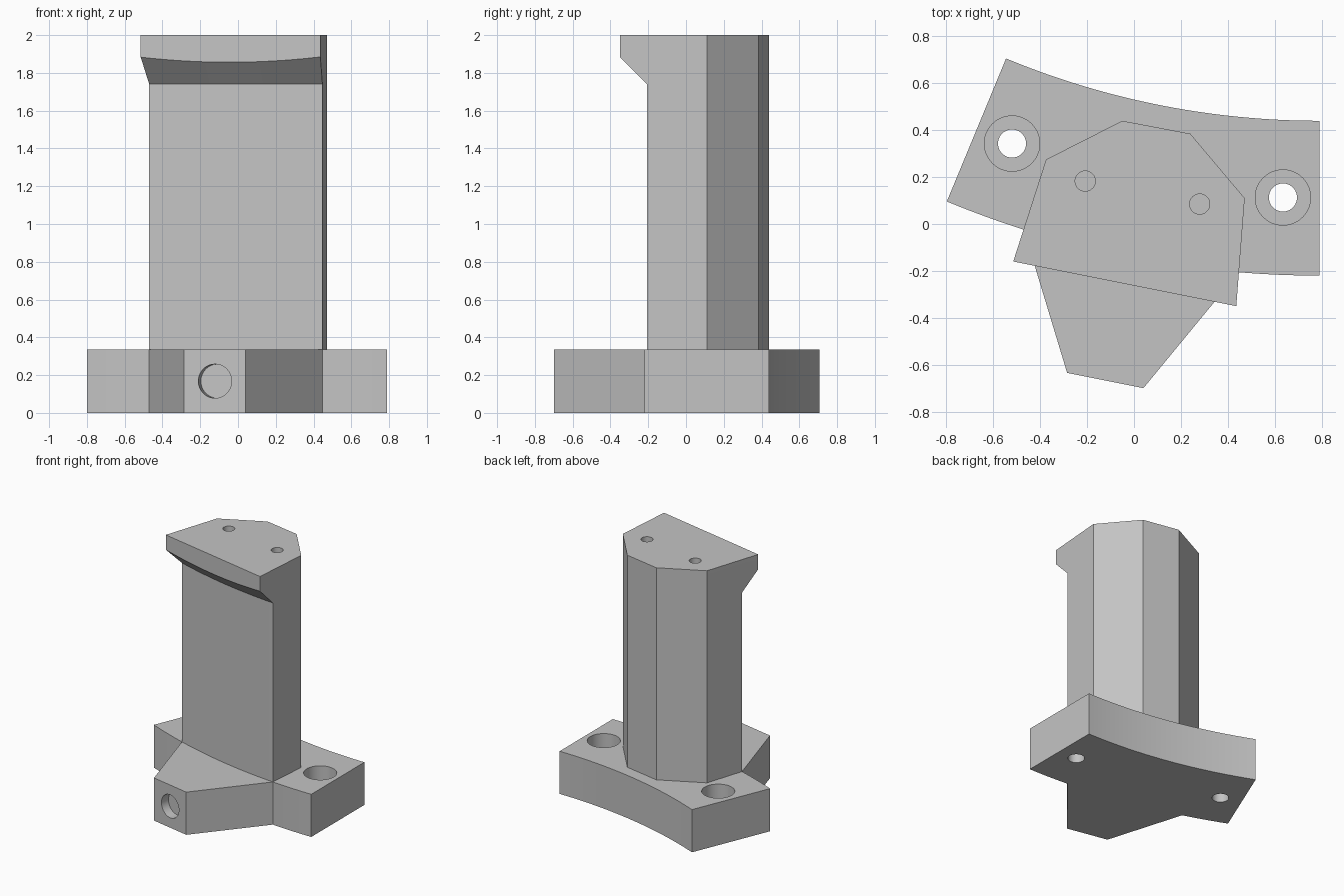
import bpy, bmesh, math
from mathutils import Vector, Matrix

cube = bpy.data.objects.get("Cube")
if cube:
    bpy.data.objects.remove(cube, do_unlink=True)

grey = bpy.data.materials.new("plain grey")
grey.use_nodes = True
colour = (0.55, 0.55, 0.55, 1)
grey.diffuse_color = colour
grey.node_tree.nodes["Principled BSDF"].inputs["Base Color"].default_value = colour

BASE_TOP = 0.335
LEDGE_Z = 1.74
TOP = 2.0
CENTRE = Vector((0.79, 3.93))   # centre of the curved base
R_BACK, R_FRONT = 3.49, 4.15
SWEEP = math.radians(22.5)


def arc(radius, start, end, steps):
    """Points on the base curve; angles run from the straight end."""
    points = []
    for i in range(steps + 1):
        a = start + (end - start) * i / steps
        points.append(CENTRE - radius * Vector((math.sin(a), math.cos(a))))
    return points


def angle_at(x):
    return math.asin((CENTRE.x - x) / R_FRONT)


def make_object(name, bm):
    bmesh.ops.recalc_face_normals(bm, faces=bm.faces)
    mesh = bpy.data.meshes.new(name)
    bm.to_mesh(mesh)
    bm.free()
    obj = bpy.data.objects.new(name, mesh)
    bpy.context.collection.objects.link(obj)
    mesh.materials.append(grey)
    return obj


def loft(name, rings):
    """Closed solid through rings with equal point counts."""
    bm = bmesh.new()
    loops = [[bm.verts.new(p) for p in ring] for ring in rings]
    n = len(loops[0])
    for low, high in zip(loops, loops[1:]):
        for i in range(n):
            j = (i + 1) % n
            corners = list(dict.fromkeys((low[i], low[j], high[j], high[i])))
            bm.faces.new(corners)
    bm.faces.new(loops[0])
    bm.faces.new(loops[-1])
    return make_object(name, bm)


def drill(obj, start, direction, radius, depth):
    """Cut a round hole from a surface point along a direction."""
    direction = Vector(direction).normalized()
    start = Vector(start) - direction * 0.02
    length = depth + 0.02
    turn = direction.to_track_quat('Z', 'Y').to_matrix().to_4x4()
    place = Matrix.Translation(start + direction * length / 2) @ turn
    bm = bmesh.new()
    bmesh.ops.create_cone(bm, cap_ends=True, segments=48, radius1=radius,
                          radius2=radius, depth=length, matrix=place)
    cutter = make_object("cutter", bm)
    cutter.hide_render = True
    mod = obj.modifiers.new("hole", 'BOOLEAN')
    mod.operation, mod.solver, mod.object = 'DIFFERENCE', 'EXACT', cutter
    bpy.context.view_layer.update()
    graph = bpy.context.evaluated_depsgraph_get()
    mesh = bpy.data.meshes.new_from_object(obj.evaluated_get(graph))
    obj.modifiers.clear()
    obj.data = mesh
    bpy.data.objects.remove(cutter, do_unlink=True)


# Curved base with a tapering front tongue
LEFT_X, RIGHT_X = -0.47, 0.447
outline = arc(R_BACK, 0, SWEEP, 24)
outline += arc(R_FRONT, SWEEP, angle_at(LEFT_X), 6)
outline += [Vector((-0.285, -0.635)), Vector((0.04, -0.70))]
outline += arc(R_FRONT, angle_at(RIGHT_X), 0, 6)
base = loft("base", [[p.to_3d() + Vector((0, 0, z)) for p in outline]
                     for z in (0, BASE_TOP)])

# Counterbored bolt holes
DOWN = (0, 0, -1)
for x, y in ((-0.52, 0.343), (0.635, 0.113)):
    drill(base, (x, y, BASE_TOP), DOWN, 0.118, 0.19)
    drill(base, (x, y, BASE_TOP), DOWN, 0.06, 0.4)

# Shallow round socket in the tongue end
drill(base, (-0.122, -0.668, 0.168), (0.195, 0.981, 0), 0.09, 0.07)

# Faceted column: curved front that flares out to a straight top lip
STEPS = 20
back = [Vector(p) for p in ((0.472, 0.11), (0.24, 0.385), (-0.05, 0.44), (-0.375, 0.275))]
front = arc(R_FRONT, angle_at(LEFT_X), angle_at(RIGHT_X), STEPS)
lip_left, lip_right = Vector((-0.515, -0.16)), Vector((0.436, -0.35))
lip = [lip_left.lerp(lip_right, i / STEPS) for i in range(STEPS + 1)]


def at(points, z):
    return [Vector((p.x, p.y, z)) for p in points]


flare = [Vector((q.x, q.y, LEDGE_Z + (q - p).length)) for p, q in zip(front, lip)]
column = loft("column", [
    at(front + back, BASE_TOP),
    at(front + back, LEDGE_Z),
    flare + at(back, 1.88),
    at(lip + back, TOP),
])

# Small screw holes in the column top
for x, y in ((-0.208, 0.183), (0.28, 0.085)):
    drill(column, (x, y, TOP), DOWN, 0.043, 0.3)

# Smooth the curved faces, keep the corners sharp
for obj in (base, column):
    bpy.ops.object.select_all(action='DESELECT')
    obj.select_set(True)
    bpy.context.view_layer.objects.active = obj
    bpy.ops.object.shade_smooth_by_angle(angle=math.radians(15))
